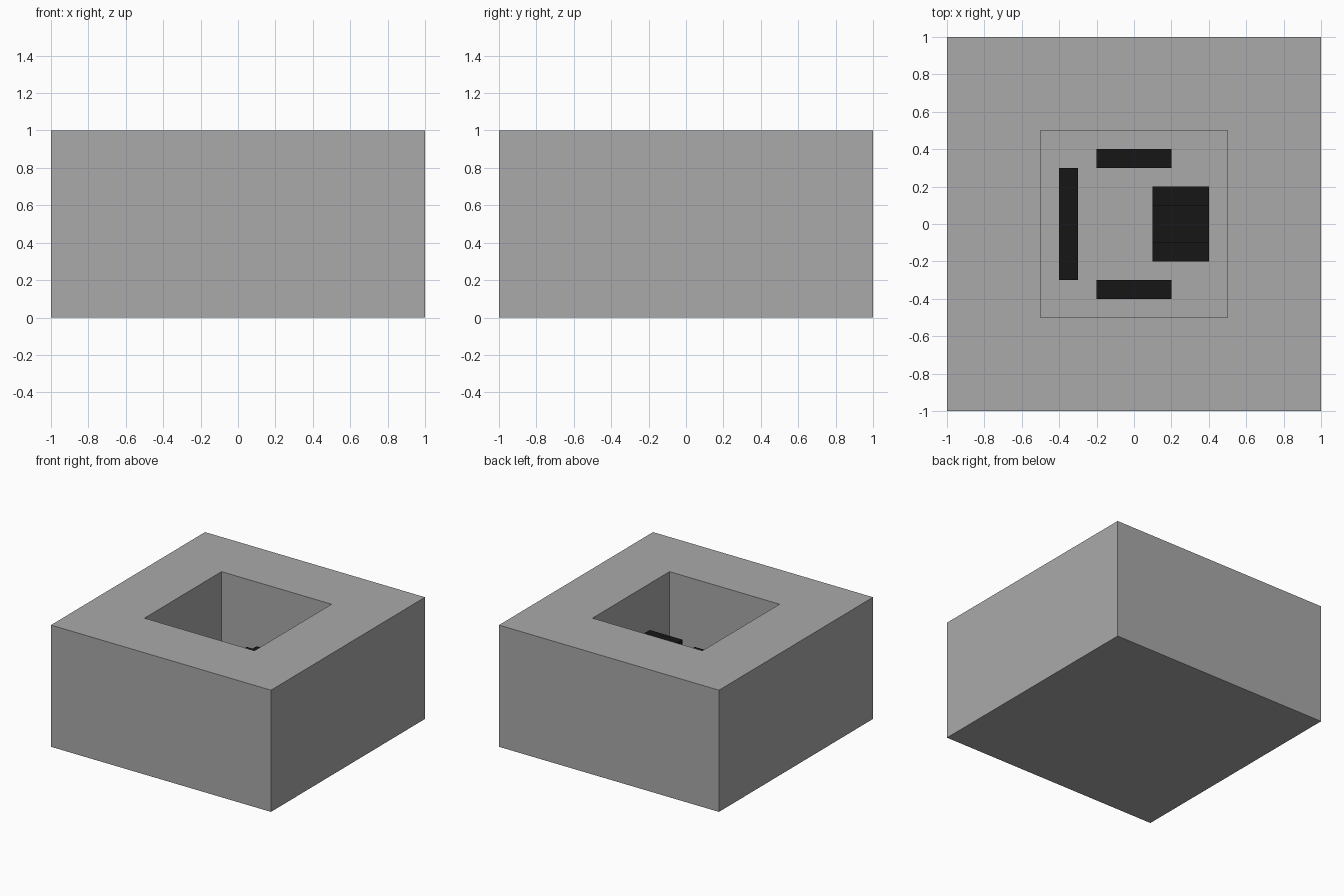
import bpy
import bmesh

cube = bpy.data.objects.get("Cube")
if cube:
    bpy.data.objects.remove(cube, do_unlink=True)


def material(name, value):
    mat = bpy.data.materials.new(name)
    mat.use_nodes = True
    colour = (value, value, value, 1)
    mat.diffuse_color = colour
    bsdf = next(n for n in mat.node_tree.nodes if n.type == 'BSDF_PRINCIPLED')
    bsdf.inputs["Base Color"].default_value = colour
    return mat


grey = material("mid_grey", 0.4)
black = material("soft_black", 0.008)

FLOOR = 0.4  # height of the pit floor


def link(bm, name, mat):
    bmesh.ops.recalc_face_normals(bm, faces=bm.faces)
    mesh = bpy.data.meshes.new(name)
    bm.to_mesh(mesh)
    bm.free()
    mesh.materials.append(mat)
    obj = bpy.data.objects.new(name, mesh)
    bpy.context.collection.objects.link(obj)
    return obj


def box(bm, x, y, z):
    """Add a box spanning the given (low, high) ranges."""
    verts = bmesh.ops.create_cube(bm, size=1)["verts"]
    for v in verts:
        v.co = [r[0] if c < 0 else r[1] for c, r in zip(v.co, (x, y, z))]


# Solid block with a square pit, half its width, sunk into its top
bm = bmesh.new()
box(bm, (-1, 1), (-1, 1), (0, 1))
top = max(bm.faces, key=lambda f: f.calc_center_median().z)
bmesh.ops.inset_region(bm, faces=[top], thickness=0.5, use_even_offset=True)
pit = bmesh.ops.extrude_discrete_faces(bm, faces=[top])["faces"][0]
bmesh.ops.translate(bm, verts=pit.verts, vec=(0, 0, FLOOR - 1))
link(bm, "pit_block", grey)

# Low bars along three sides of the pit
bars = {
    "back_bar": ((-0.2, 0.2), (0.3, 0.4)),
    "front_bar": ((-0.2, 0.2), (-0.4, -0.3)),
    "right_bar": ((-0.4, -0.3), (-0.3, 0.3)),
}
for name, (x, y) in bars.items():
    bm = bmesh.new()
    box(bm, x, y, (FLOOR, 0.5))
    link(bm, name, black)

# Stepped block on the fourth side, tall in the middle: y-z profile pushed along x
profile = [(-0.2, FLOOR), (0.2, FLOOR), (0.2, 0.5), (0.1, 0.5),
           (0.1, 0.7), (-0.1, 0.7), (-0.1, 0.5), (-0.2, 0.5)]
bm = bmesh.new()
face = bm.faces.new([bm.verts.new((0.1, y, z)) for y, z in profile])
geom = bmesh.ops.extrude_face_region(bm, geom=[face])["geom"]
bmesh.ops.translate(bm, vec=(0.3, 0, 0),
                    verts=[g for g in geom if isinstance(g, bmesh.types.BMVert)])
link(bm, "stepped_block", black)
